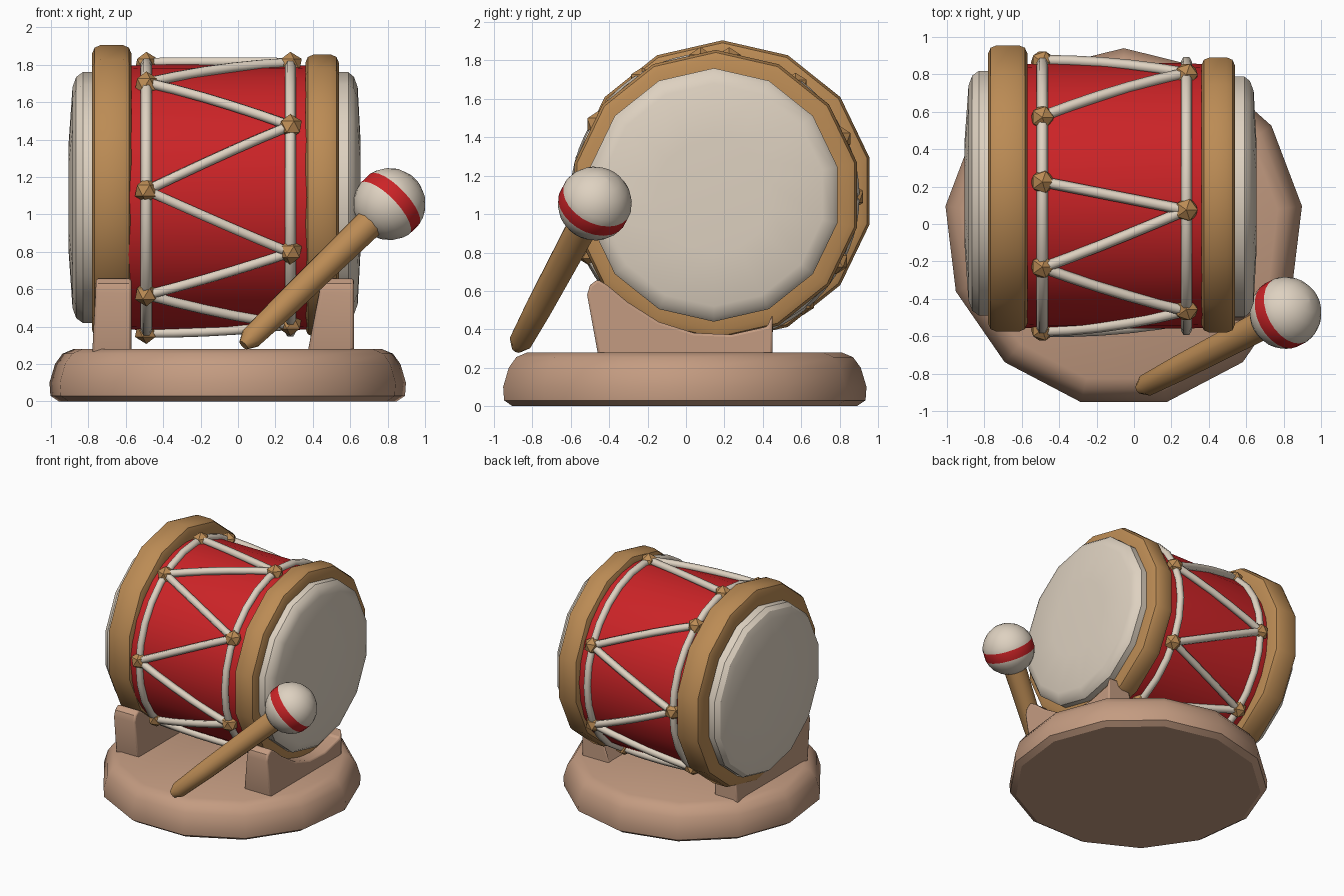
import bpy, bmesh, math
from mathutils import Vector

if "Cube" in bpy.data.objects:
    bpy.data.objects.remove(bpy.data.objects["Cube"])

def mat(name, rgb):
    m = bpy.data.materials.new(name)
    m.diffuse_color = (*rgb, 1)
    m.use_nodes = True
    m.node_tree.nodes["Principled BSDF"].inputs["Base Color"].default_value = m.diffuse_color
    return m

RED = mat("red lacquer", (0.60, 0.017, 0.02))
WOOD = mat("golden wood", (0.50, 0.26, 0.09))
CREAM = mat("cream skin", (0.73, 0.64, 0.53))
BASE = mat("pale wood", (0.55, 0.33, 0.22))

def smooth(ob, angle=32):
    bpy.ops.object.select_all(action='DESELECT')
    ob.select_set(True)
    bpy.context.view_layer.objects.active = ob
    bpy.ops.object.shade_smooth_by_angle(angle=math.radians(angle))

def finish(name, bm, mats, angle=32):
    bmesh.ops.recalc_face_normals(bm, faces=bm.faces)
    me = bpy.data.meshes.new(name)
    bm.to_mesh(me)
    bm.free()
    for m in mats:
        me.materials.append(m)
    ob = bpy.data.objects.new(name, me)
    bpy.context.collection.objects.link(ob)
    if angle:
        smooth(ob, angle)
    return ob

def lathe(name, profile, centre, axis, up, sides, mats, closed=False, stripe=None, angle=32):
    """Revolve (along, radius) points about an axis; ends are capped unless closed."""
    a = Vector(axis).normalized()
    v = a.cross(Vector(up)).normalized()
    u = v.cross(a)
    c = Vector(centre)
    bm = bmesh.new()
    rings = []
    for h, r in profile:
        rings.append([bm.verts.new(c + a * h + r * (u * math.cos(t) + v * math.sin(t)))
                      for t in (2 * math.pi * i / sides for i in range(sides))])
    n = len(rings)
    for k in range(n if closed else n - 1):
        p, q = rings[k], rings[(k + 1) % n]
        for i in range(sides):
            j = (i + 1) % sides
            f = bm.faces.new((p[i], p[j], q[j], q[i]))
            if stripe is not None and k == stripe:
                f.material_index = 1
    if not closed:
        bm.faces.new(rings[0])
        bm.faces.new(rings[-1])
    return finish(name, bm, mats, angle)

X, Z = (1, 0, 0), (0, 0, 1)
CY, CZ = 0.15, 1.09          # drum axis
XL, XR = -0.49, 0.28         # lacing rings

# base plate
lathe("base", [(0, 0.91), (0.03, 0.955), (0.10, 0.96), (0.20, 0.93), (0.255, 0.89), (0.28, 0.83)],
      (-0.055, -0.02, 0), Z, (0, 1, 0), 13, [BASE])

# drum shell
lathe("drum_shell", [(-0.66, 0.70), (-0.5, 0.71), (0.28, 0.71), (0.45, 0.70)],
      (0, CY, CZ), X, Z, 28, [RED])

# wooden hoops and skins
def hoop(name, x0, x1, r, cy, cz):
    b = 0.045
    lathe(name, [(x0, r - 0.14), (x0, r - b), (x0 + b * 0.3, r - b * 0.3), (x0 + b, r),
                 (x1 - b, r), (x1 - b * 0.3, r - b * 0.3), (x1, r - b), (x1, r - 0.14)],
          (0, cy, cz), X, Z, 14, [WOOD], closed=True)

hoop("left_hoop", -0.78, -0.57, 0.785, 0.19, 1.12)
hoop("right_hoop", 0.36, 0.54, 0.755, 0.155, 1.10)
lathe("left_skin", [(-0.70, 0.67), (-0.83, 0.67), (-0.865, 0.645), (-0.885, 0.59), (-0.905, 0.30)],
      (0, 0.165, 1.09), X, Z, 14, [CREAM])
lathe("right_skin", [(0.46, 0.66), (0.59, 0.66), (0.62, 0.635), (0.64, 0.58), (0.655, 0.30)],
      (0, 0.145, 1.10), X, Z, 14, [CREAM])

# lacing: rings, zigzag cords and knots
def on_shell(x, deg, r=0.725):
    t = math.radians(deg)
    return Vector((x, CY + r * math.cos(t), CZ + r * math.sin(t)))

for name, x in (("left_cord_ring", XL), ("right_cord_ring", XR)):
    prof = [(0.03 * math.cos(t), 0.718 + 0.03 * math.sin(t))
            for t in (i * math.pi / 3 for i in range(6))]
    lathe(name, prof, (x, CY, CZ), X, Z, 28, [CREAM], closed=True, angle=65)

def cord(name, p0, p1):
    cu = bpy.data.curves.new(name, 'CURVE')
    cu.dimensions = '3D'
    cu.bevel_depth = 0.029
    cu.bevel_resolution = 1
    sp = cu.splines.new('POLY')
    sp.points.add(5)
    for i, pt in enumerate(sp.points):
        s = i / 5
        pt.co = (*on_shell(p0[0] + (p1[0] - p0[0]) * s, p0[1] + (p1[1] - p0[1]) * s), 1)
    cu.materials.append(CREAM)
    ob = bpy.data.objects.new(name, cu)
    bpy.context.collection.objects.link(ob)
    bpy.ops.object.select_all(action='DESELECT')
    ob.select_set(True)
    bpy.context.view_layer.objects.active = ob
    bpy.ops.object.convert(target='MESH')
    smooth(bpy.context.object, 65)

left = [0, 54, 84, 122, 177, 226, 270, 310, 360]
right = [25, None, 96, 148, 204, 250, 290, 332]
for i, r in enumerate(right):
    if r is None:
        continue
    cord(f"cord_{i}_a", (XL, left[i]), (XR, r))
    cord(f"cord_{i}_b", (XR, r), (XL, left[i + 1]))

for side, x, degs in (("left", XL, left[:-1]), ("right", XR, right)):
    for i, d in enumerate(degs):
        if d is None:
            continue
        bm = bmesh.new()
        bmesh.ops.create_icosphere(bm, subdivisions=1, radius=0.068)
        bmesh.ops.translate(bm, verts=bm.verts, vec=on_shell(x, d, 0.715))
        finish(f"{side}_knot_{i}", bm, [WOOD], 0)

# cradles: side profile in y/z with a hollow for the hoop, given thickness in x
def cradle(name, x0, x1, flare):
    prof = [(0.45, 0.25), (-0.455, 0.25), (-0.515, 0.58), (-0.50, 0.63), (-0.46, 0.66), (-0.41, 0.63)]
    for d in (230, 245, 260, 275, 290):
        t = math.radians(d)
        prof.append((0.17 + 0.74 * math.cos(t), 1.11 + 0.74 * math.sin(t)))
    prof.append((0.45, 0.48))
    bm = bmesh.new()
    a = [bm.verts.new((x0 + (flare if z < 0.3 else 0), y, z)) for y, z in prof]
    b = [bm.verts.new((x1, y, z)) for y, z in prof]
    bm.faces.new(a)
    bm.faces.new(b)
    for i in range(len(prof)):
        j = (i + 1) % len(prof)
        bm.faces.new((a[i], a[j], b[j], b[i]))
    ob = finish(name, bm, [BASE], 0)
    m = ob.modifiers.new("soft edges", 'BEVEL')
    m.width = 0.025
    m.segments = 2
    m.limit_method = 'ANGLE'
    m.angle_limit = math.radians(50)
    smooth(ob, 35)

cradle("left_cradle", -0.76, -0.57, -0.02)
cradle("right_cradle", 0.44, 0.62, -0.07)

# mallet: handle and striped ball
tip, ball = Vector((0.05, -0.87, 0.32)), Vector((0.81, -0.475, 1.055))
d = ball - tip
L = d.length
lathe("mallet_handle", [(-0.03, 0.03), (0.03, 0.062), (0.3, 0.072), (L - 0.15, 0.083)],
      tip, d, Z, 10, [WOOD], angle=40)
R = 0.193
lat = [-88, -70, -52, -36, -22, -11, 11, 22, 36, 52, 70, 88]
lathe("mallet_ball", [(R * math.sin(math.radians(t)), R * math.cos(math.radians(t))) for t in lat],
      ball, d, Z, 24, [CREAM, RED], stripe=5)
